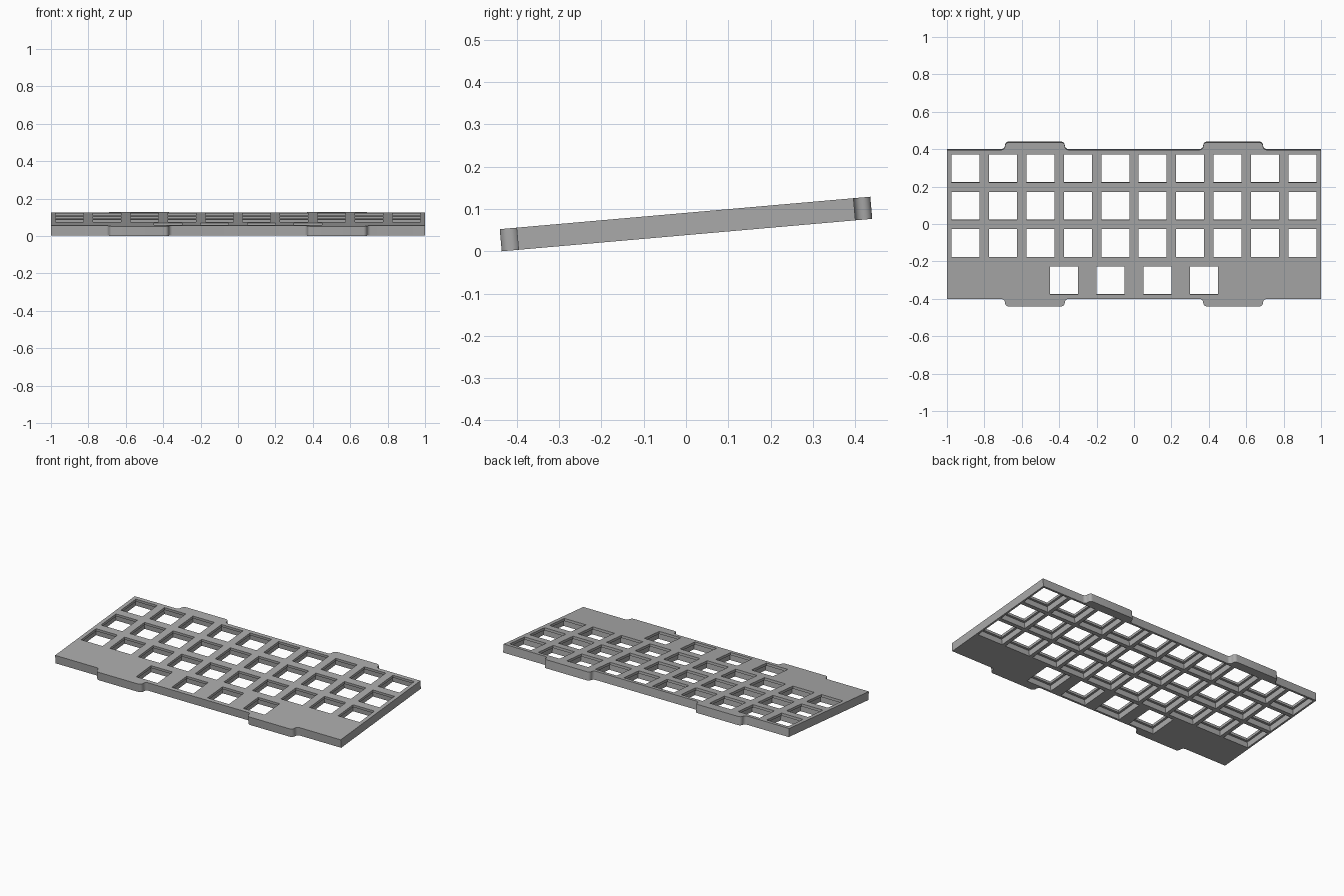
import bpy
import bmesh
from math import radians, cos, sin, pi
from mathutils import Matrix

cube = bpy.data.objects.get("Cube")
if cube:
    bpy.data.objects.remove(cube, do_unlink=True)

THICK, TILT = 0.0525, radians(5)
SKIN = 0.016                       # thin top layer that grips the switches
HALF_X, HALF_Y, TAB_Y = 1.0, 0.4, 0.44
TAB_IN, TAB_OUT, R = 0.37, 0.69, 0.02

grey = bpy.data.materials.new("plate grey")
grey.use_nodes = True
grey.diffuse_color = (0.4, 0.4, 0.4, 1)
grey.node_tree.nodes["Principled BSDF"].inputs["Base Color"].default_value = (0.4, 0.4, 0.4, 1)


def arc(cx, cy, start, end, steps=6):
    return [(cx + R * cos(start + (end - start) * i / steps),
             cy + R * sin(start + (end - start) * i / steps)) for i in range(steps + 1)]


def make_object(name, bm):
    mesh = bpy.data.meshes.new(name)
    bmesh.ops.recalc_face_normals(bm, faces=bm.faces)
    bm.to_mesh(mesh)
    bm.free()
    obj = bpy.data.objects.new(name, mesh)
    bpy.context.collection.objects.link(obj)
    return obj


def make_cutter(name, width, low, high):
    """One box per switch opening."""
    bm = bmesh.new()
    for x, y in openings:
        place = Matrix.Translation((x, y, (low + high) / 2)) @ Matrix.Diagonal((width, width, high - low, 1))
        bmesh.ops.create_cube(bm, size=1, matrix=place)
    obj = make_object(name, bm)
    obj.hide_render = True
    return obj


# Outline of one quarter, walked from the right edge to the middle, with S-curved tab ends
quarter = [(HALF_X, HALF_Y)]
quarter += arc(TAB_OUT + R, HALF_Y + R, -pi / 2, -pi)
quarter += arc(TAB_OUT - R, TAB_Y - R, 0, pi / 2)
quarter += arc(TAB_IN + R, TAB_Y - R, pi / 2, pi)
quarter += arc(TAB_IN - R, HALF_Y + R, 0, -pi / 2)
back = quarter + [(-x, y) for x, y in reversed(quarter)]
outline = back + [(-x, -y) for x, y in back]

# Plate body
bm = bmesh.new()
face = bm.faces.new([bm.verts.new((x, y, -THICK / 2)) for x, y in outline])
bmesh.ops.remove_doubles(bm, verts=bm.verts, dist=0.0001)
solid = bmesh.ops.extrude_face_region(bm, geom=bm.faces[:])
top = [v for v in solid["geom"] if isinstance(v, bmesh.types.BMVert)]
bmesh.ops.translate(bm, verts=top, vec=(0, 0, THICK))
plate = make_object("switch_plate", bm)
plate.data.materials.append(grey)

# Switch openings: three full rows and four wider-spaced thumb keys
openings = [(-0.9 + 0.2 * col, 0.3 - 0.2 * row) for row in range(3) for col in range(10)]
openings += [(-0.375 + 0.25 * col, -0.3) for col in range(4)]
cutters = [make_cutter("opening_cutter", 0.15, -0.1, 0.1),
           make_cutter("pocket_cutter", 0.176, -0.1, THICK / 2 - SKIN)]
for cutter in cutters:
    cut = plate.modifiers.new(cutter.name, "BOOLEAN")
    cut.operation, cut.solver, cut.object = "DIFFERENCE", "EXACT", cutter
bpy.context.view_layer.objects.active = plate
plate.select_set(True)
for cutter in cutters:
    bpy.ops.object.modifier_apply(modifier=cutter.name)
    bpy.data.objects.remove(cutter, do_unlink=True)

# Tilt towards the front and rest the lower edge on the ground
plate.data.transform(Matrix.Rotation(TILT, 4, "X"))
lowest = min(v.co.z for v in plate.data.vertices)
plate.data.transform(Matrix.Translation((0, 0, -lowest)))
bpy.ops.object.shade_smooth_by_angle(angle=radians(30))
